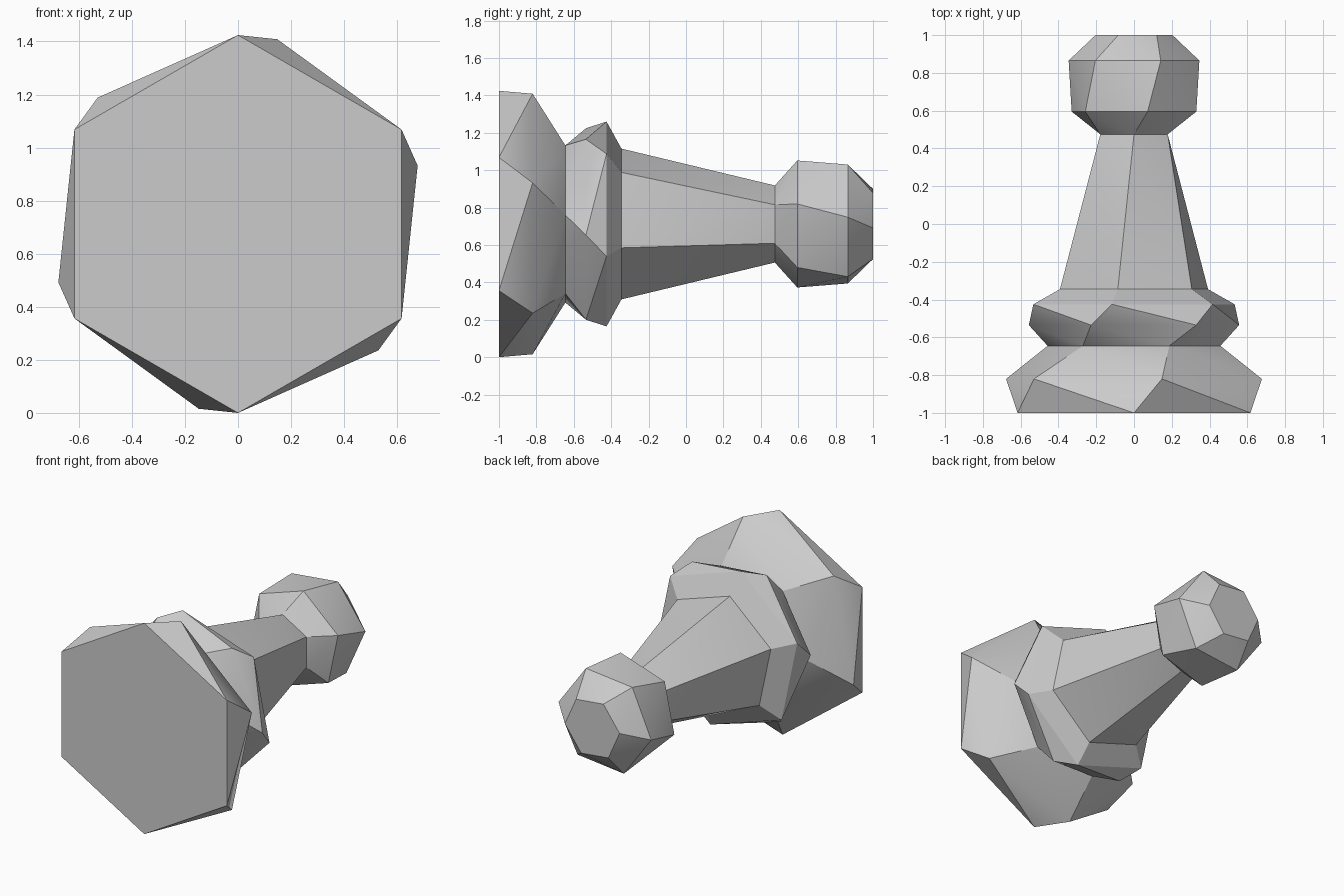
import bpy
import bmesh
from math import sin, cos, radians

SIDES = 6
AXIS_Z = 0.712
TWIST = 12  # each ring turns a little further round the axis

old = bpy.data.objects.get("Cube")
if old:
    bpy.data.objects.remove(old, do_unlink=True)

stone = bpy.data.materials.new("grey_stone")
stone.use_nodes = True
GREY = (0.6, 0.6, 0.6, 1)
stone.diffuse_color = GREY
stone.node_tree.nodes["Principled BSDF"].inputs["Base Color"].default_value = GREY


def add_ring(bm, y, radius, angle):
    """Hexagonal ring around the lying y axis, angle measured from the top."""
    ring = []
    for i in range(SIDES):
        a = radians(angle + i * 360 / SIDES)
        ring.append(bm.verts.new((radius * sin(a), y, AXIS_Z + radius * cos(a))))
    return ring


def turned_part(name, rings, cap_front=False, cap_back=False):
    """Join twisted rings (y, radius, angle) with triangulated facets."""
    bm = bmesh.new()
    loops = [add_ring(bm, *r) for r in rings]
    for low, high in zip(loops, loops[1:]):
        for i in range(SIDES):
            j = (i + 1) % SIDES
            bm.faces.new((low[i], low[j], high[i]))
            bm.faces.new((low[j], high[j], high[i]))
    if cap_front:
        bm.faces.new(loops[0][::-1])
    if cap_back:
        bm.faces.new(loops[-1])
    mesh = bpy.data.meshes.new(name)
    bm.to_mesh(mesh)
    bm.free()
    mesh.materials.append(stone)
    obj = bpy.data.objects.new(name, mesh)
    bpy.context.collection.objects.link(obj)
    bpy.ops.object.select_all(action="DESELECT")
    obj.select_set(True)
    bpy.context.view_layer.objects.active = obj
    bpy.ops.object.shade_smooth_by_angle(angle=radians(30))
    return obj


# Rings shared by neighbouring parts
waist = (-0.645, 0.46, 2 * TWIST)
shoulder = (-0.345, 0.412, -TWIST)
neck = (0.475, 0.206, 0)

# Wide foot
turned_part("base", [(-1, 0.712, 0), (-0.82, 0.712, TWIST), waist], cap_front=True)

# Ridged collar above the foot
turned_part("collar", [waist, (-0.535, 0.56, 3 * TWIST),
                       (-0.425, 0.56, 4 * TWIST), (-0.345, 0.412, 4 * TWIST)])

# Tapered body
turned_part("shaft", [shoulder, neck])

# Faceted knob
turned_part("head", [neck, (0.595, 0.347, TWIST), (0.865, 0.348, 2 * TWIST),
                     (1, 0.205, 3 * TWIST)], cap_back=True)
